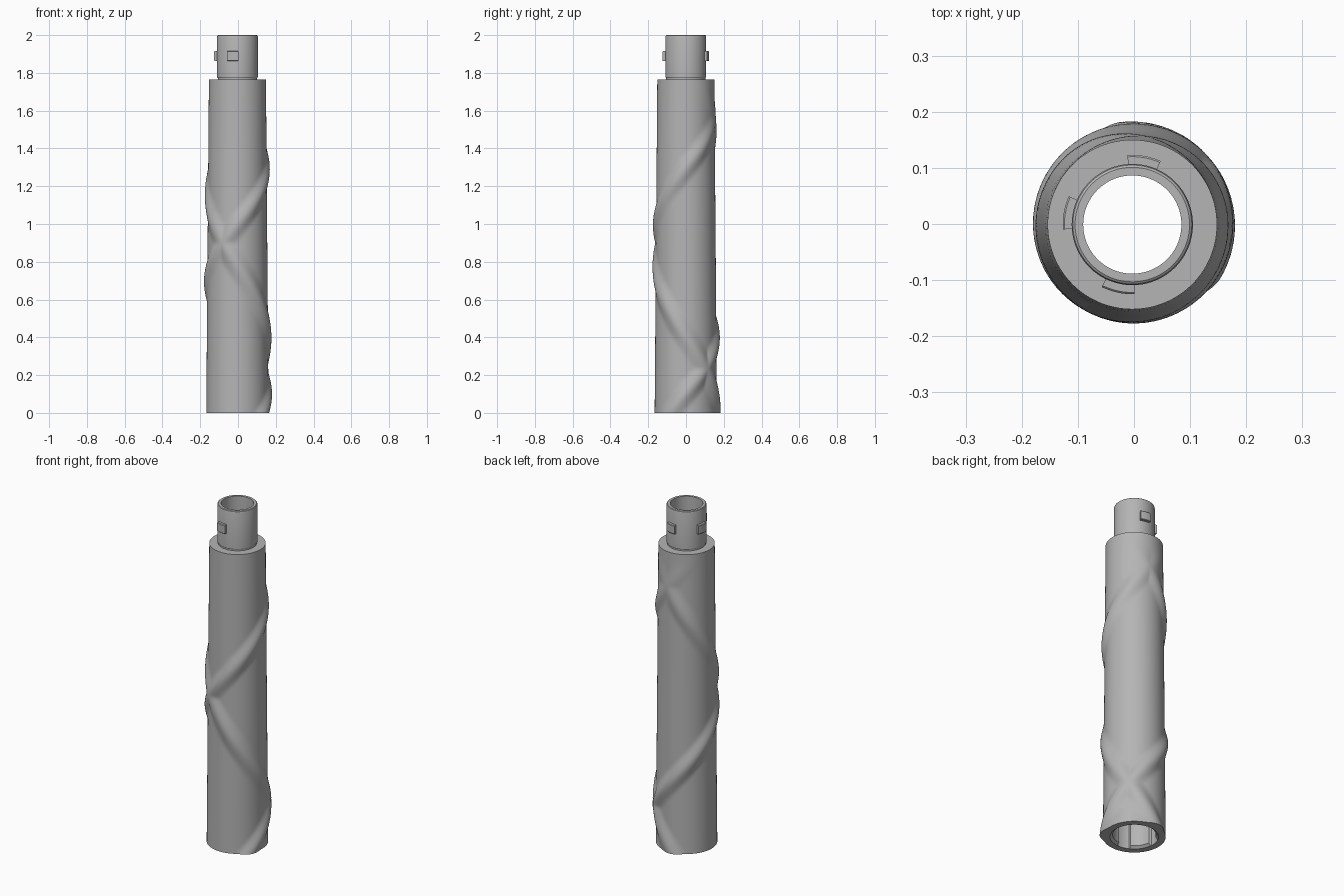
import bpy
import bmesh
from math import sin, cos, pi, radians, degrees

cube = bpy.data.objects.get("Cube")
if cube:
    bpy.data.objects.remove(cube)

CENTRE = (-0.003, -0.001)
SHAFT_TOP = 1.765
LUG_ANGLES = (80, 170, 258)

grey = bpy.data.materials.new("plain_grey")
grey.use_nodes = True
colour = (0.46, 0.46, 0.46, 1)
grey.diffuse_color = colour
grey.node_tree.nodes["Principled BSDF"].inputs["Base Color"].default_value = colour


def gap(a, b):
    """Smallest difference between two angles in degrees."""
    return abs((a - b + 180) % 360 - 180)


def sweep(name, profile, start=0, end=360, steps=144):
    """Turn a closed profile of (radius or radius function, z) about the axis."""
    full = end - start == 360
    bm = bmesh.new()
    columns = []
    for i in range(steps if full else steps + 1):
        a = start + (end - start) * i / steps
        column = []
        for r, z in profile:
            r = r(a, z) if callable(r) else r
            t = radians(a)
            column.append(bm.verts.new((CENTRE[0] + r * cos(t), CENTRE[1] + r * sin(t), z)))
        columns.append(column)
    n = len(profile)
    for i in range(steps):
        c, d = columns[i], columns[(i + 1) % len(columns)]
        for j in range(n):
            k = (j + 1) % n
            bm.faces.new((c[j], d[j], d[k], c[k]))
    if not full:
        bm.faces.new(columns[0])
        bm.faces.new(columns[-1])
    bmesh.ops.recalc_face_normals(bm, faces=bm.faces)
    mesh = bpy.data.meshes.new(name)
    bm.to_mesh(mesh)
    bm.free()
    mesh.materials.append(grey)
    obj = bpy.data.objects.new(name, mesh)
    bpy.context.collection.objects.link(obj)
    bpy.ops.object.select_all(action="DESELECT")
    obj.select_set(True)
    bpy.context.view_layer.objects.active = obj
    bpy.ops.object.shade_smooth_by_angle(angle=radians(30))
    return obj


def outer(a, z):
    """Tapered shaft with two opposed spiral ridges that fade near the top."""
    base = 0.165 - 0.014 * z / SHAFT_TOP
    spirals = (241 + (z - 0.9) * 302, 241 - (z - 0.9) * 239)
    bumps = [cos(pi / 2 * min(1, gap(a, s) / 30)) ** 2 for s in spirals]
    fade = min(1, max(0, (SHAFT_TOP - z) / 0.45))
    height = (0.019 - 0.002 * z) * fade * fade * (3 - 2 * fade)
    return base + height * max(bumps)


def socket(a, z):
    """Bottom socket with a groove for each lug."""
    return 0.128 if any(gap(a, lug) < 16 for lug in LUG_ANGLES) else 0.114


# Shaft: ridged outside, stepped bore inside
rings = 130
shaft = [(outer, SHAFT_TOP * i / rings) for i in range(rings + 1)]
shaft += [(0.0875, SHAFT_TOP), (0.0875, 0.26), (socket, 0.26), (socket, 0.012), (0.128, 0)]
sweep("shaft", shaft)

# Neck: narrow tube with softened ends
sweep("neck", [
    (0.104, SHAFT_TOP), (0.104, 1.772), (0.108, 1.778), (0.108, 1.99),
    (0.106, 1.997), (0.102, 2.0), (0.0875, 2.0), (0.0875, SHAFT_TOP),
])

# Locking lugs around the neck
for number, angle in enumerate(LUG_ANGLES, 1):
    sweep(f"locking_lug_{number}",
          [(0.1, 1.863), (0.121, 1.863), (0.124, 1.866),
           (0.124, 1.912), (0.121, 1.915), (0.1, 1.915)],
          angle - 14, angle + 14, 10)
